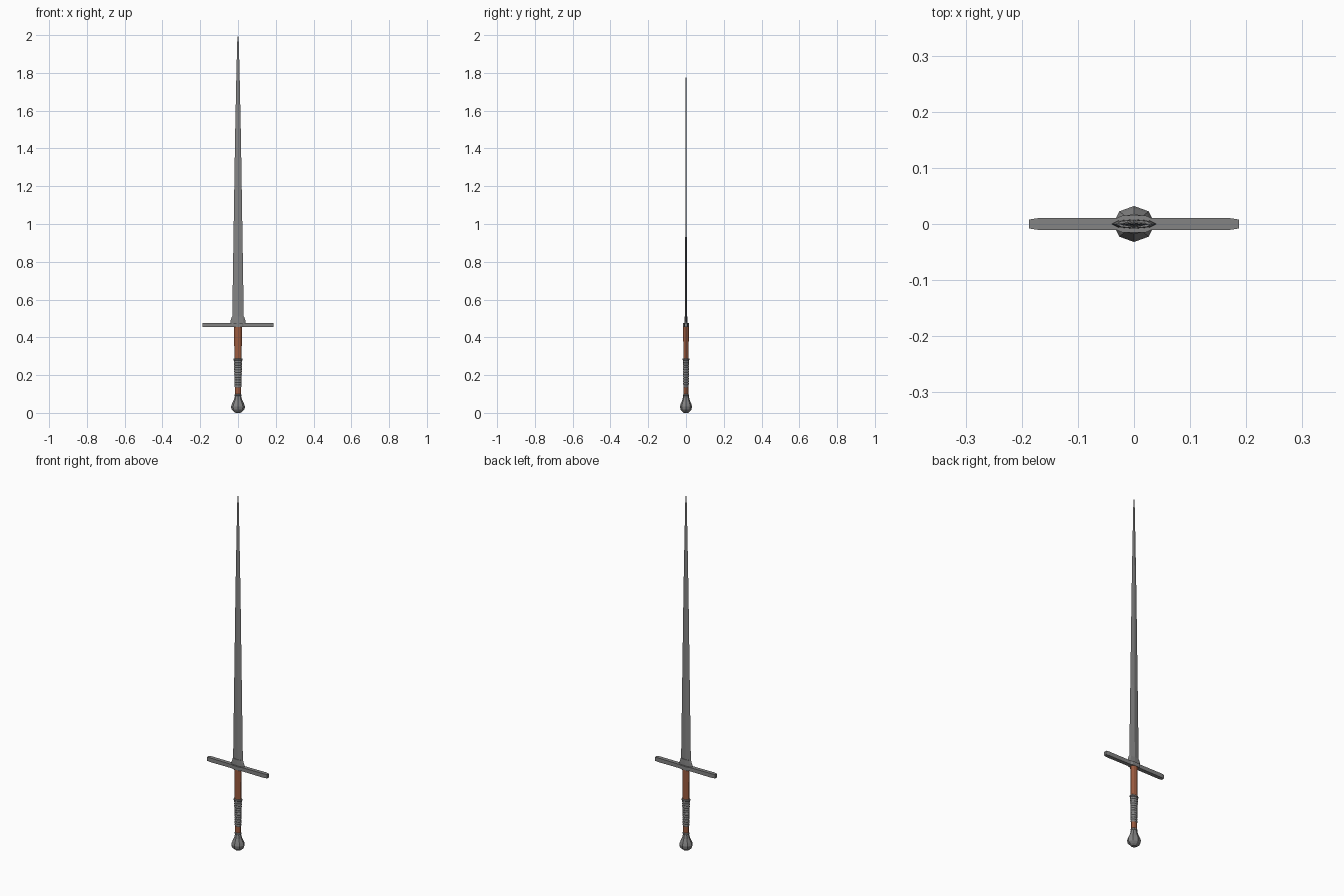
import bpy, bmesh
from math import cos, sin, pi

if "Cube" in bpy.data.objects:
    bpy.data.objects.remove(bpy.data.objects["Cube"])


def material(name, colour):
    m = bpy.data.materials.new(name)
    m.diffuse_color = (*colour, 1)
    m.use_nodes = True
    m.node_tree.nodes["Principled BSDF"].inputs["Base Color"].default_value = m.diffuse_color
    return m


steel = material("dark_steel", (0.23, 0.23, 0.23))
leather = material("leather", (0.33, 0.105, 0.05))


def loft(name, section, rings, mat):
    """Skin a unit cross-section through (z, x half-width, y half-depth) rings."""
    bm = bmesh.new()
    loops = [[bm.verts.new((x * rx, y * ry, z)) for x, y in section] for z, rx, ry in rings]
    n = len(section)
    for a, b in zip(loops, loops[1:]):
        for i in range(n):
            j = (i + 1) % n
            bm.faces.new((a[i], a[j], b[j], b[i]))
    bm.faces.new(loops[0])
    bm.faces.new(loops[-1])
    bmesh.ops.recalc_face_normals(bm, faces=bm.faces)
    me = bpy.data.meshes.new(name)
    bm.to_mesh(me)
    bm.free()
    ob = bpy.data.objects.new(name, me)
    bpy.context.collection.objects.link(ob)
    me.materials.append(mat)
    return ob


def polygon(n):
    return [(cos(2 * pi * i / n), sin(2 * pi * i / n)) for i in range(n)]


octagon, round12 = polygon(8), polygon(12)
diamond = [(1, 0), (0, 1), (-1, 0), (0, -1)]
square = [(1, 1), (-1, 1), (-1, -1), (1, -1)]

# Blade: long diamond-section taper
loft("blade", diamond, [(0.47, 0.031, 0.0065), (0.92, 0.024, 0.004), (1.46, 0.0155, 0.0025),
                        (1.75, 0.0095, 0.0014), (1.96, 0.0045, 0.0008), (2.0, 0.0006, 0.0003)], steel)

# Flared collar at the blade root
loft("blade_collar", octagon, [(0.47, 0.040, 0.0085), (0.49, 0.039, 0.008),
                               (0.51, 0.032, 0.0072)], steel)

# Crossguard: slim square bar with chamfered ends and a wider centre over the grip
half = [(0.187, 0.0105, 0.008), (0.17, 0.0115, 0.0105), (0.03, 0.0105, 0.011), (0.02, 0.0105, 0.0155)]
guard = loft("crossguard", square,
             [(-x, h, d) for x, h, d in half] + half[::-1], steel)
guard.rotation_euler = (0, pi / 2, 0)
guard.location.z = 0.465

# Leather grip core
loft("grip", round12, [(0.09, 0.015, 0.012), (0.28, 0.019, 0.014), (0.455, 0.021, 0.015)], leather)

# Wire wrap: ribbed lower grip, widening upward
wrap, count, z0, z1 = [], 11, 0.135, 0.278
step = (z1 - z0) / count
for i in range(count):
    z, r = z0 + i * step, 0.0165 + 0.003 * i / count
    wrap += [(z, r, r * 0.75), (z + step * 0.25, r + 0.002, r * 0.75 + 0.002),
             (z + step * 0.75, r + 0.002, r * 0.75 + 0.002)]
wrap.append((z1, 0.0195, 0.0147))
loft("wire_wrap", round12, wrap, steel)

# Rings closing the grip sections
for name, z, rx, ry in (("middle_ring", 0.283, 0.024, 0.018), ("lower_ring", 0.094, 0.018, 0.0155)):
    loft(name, round12, [(z - 0.006, rx - 0.003, ry - 0.003), (z - 0.003, rx, ry),
                         (z + 0.003, rx, ry), (z + 0.006, rx - 0.003, ry - 0.003)], steel)

# Faceted pear-shaped pommel
loft("pommel", octagon, [(0.0, 0.012, 0.011), (0.007, 0.023, 0.020), (0.018, 0.034, 0.029),
                         (0.033, 0.037, 0.032), (0.048, 0.032, 0.028), (0.07, 0.021, 0.019),
                         (0.092, 0.016, 0.014)], steel)
